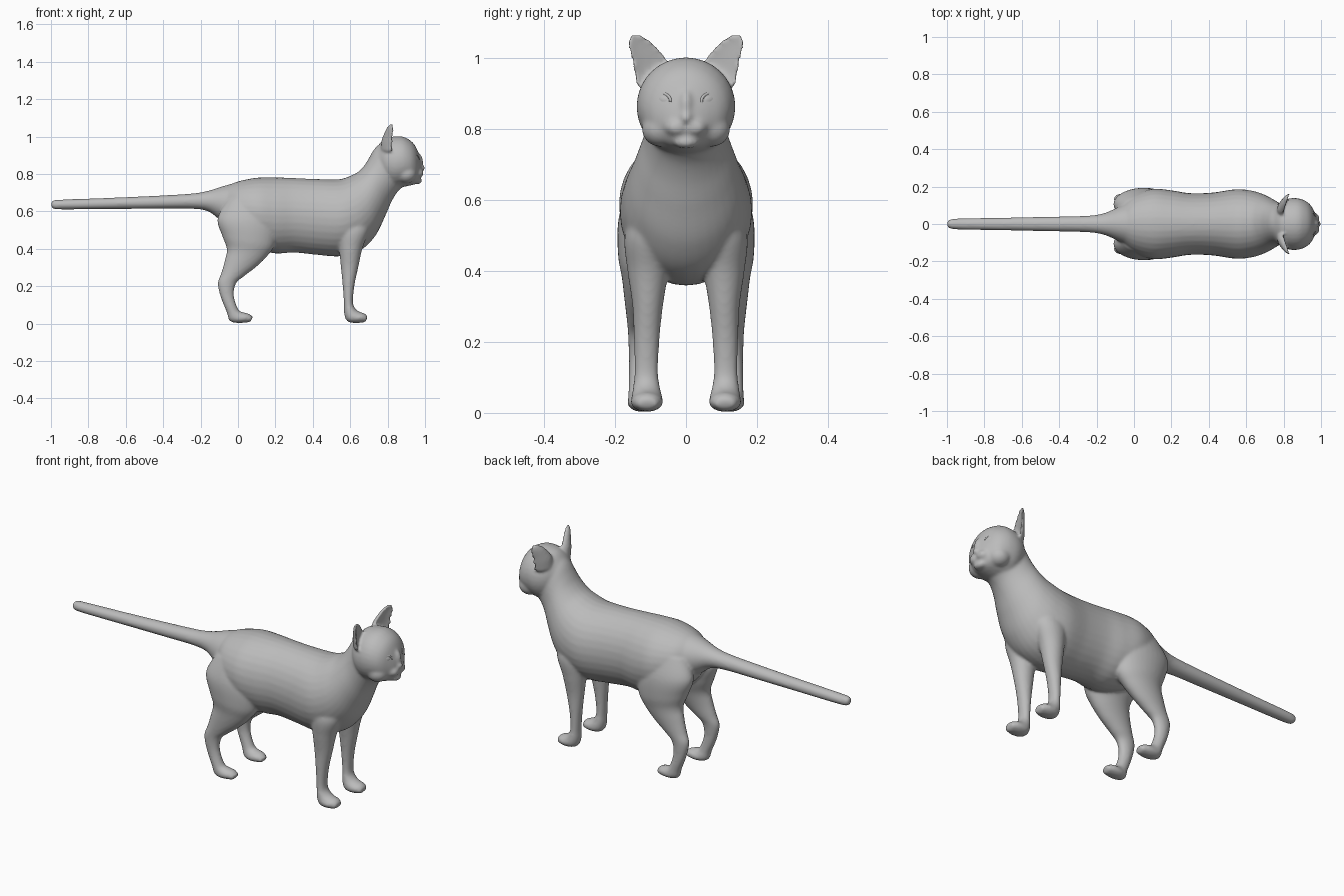
import bpy, bmesh, math
from mathutils import Vector, Matrix

cube = bpy.data.objects.get("Cube")
if cube:
    bpy.data.objects.remove(cube, do_unlink=True)

grey = bpy.data.materials.new("soft_grey")
grey.use_nodes = True
COLOUR = (0.5, 0.5, 0.5, 1)
grey.diffuse_color = COLOUR
grey.node_tree.nodes["Principled BSDF"].inputs["Base Color"].default_value = COLOUR


def catmull(rows, steps=6):
    """Smoothly interpolate section rows."""
    out = []
    for i in range(len(rows) - 1):
        a, b, c, d = (rows[min(max(i + k, 0), len(rows) - 1)] for k in (-1, 0, 1, 2))
        for s in range(steps):
            t = s / steps
            out.append([q + t / 2 * (r - p + t * (2*p - 5*q + 4*r - u + t * (3*(q - r) + u - p)))
                        for p, q, r, u in zip(a, b, c, d)])
    return out + [list(rows[-1])]


def skin(bm, rings):
    """Bridge closed rings of points and cap both ends."""
    loops = [[bm.verts.new(p) for p in ring] for ring in rings]
    n = len(loops[0])
    faces = [bm.faces.new((a[i], a[(i + 1) % n], b[(i + 1) % n], b[i]))
             for a, b in zip(loops, loops[1:]) for i in range(n)]
    faces += [bm.faces.new(loops[0][::-1]), bm.faces.new(loops[-1])]
    bmesh.ops.recalc_face_normals(bm, faces=faces)


def loft(bm, rows, side=1, n=32):
    """Rows: edge point x, z, opposite edge point x, z, half width, y centre."""
    rings = []
    for x0, z0, x1, z1, w, y in catmull(rows):
        ring = []
        for i in range(n):
            t = math.tau * i / n
            s = (1 + math.sin(t)) / 2
            ring.append((x0 + (x1 - x0) * s, side * (y + w * math.cos(t)), z0 + (z1 - z0) * s))
        rings.append(ring)
    skin(bm, rings)


def ball(bm, centre, size):
    m = Matrix.Translation(centre) @ Matrix.Diagonal((*size, 1))
    bmesh.ops.create_uvsphere(bm, u_segments=24, v_segments=16, radius=1, matrix=m)


def ear(bm, side):
    """Cupped ear made of crescent sections: x, y, z, half width, depth."""
    rows = [(.815, .088, .93, .052, .05), (.815, .098, .975, .05, .045), (.82, .113, 1.01, .042, .038),
            (.825, .130, 1.04, .032, .03), (.83, .144, 1.06, .019, .022), (.832, .148, 1.068, .008, .016)]
    rings = []
    for x, y, z, w, d in catmull(rows):
        ring = []
        for i in range(24):
            t = math.tau * i / 24
            c, s = math.cos(t), math.sin(t)
            bulge = -d * s if s > 0 else d * .25 * s
            ring.append((x + bulge + .3 * w * c, side * (y + w * c), z - .25 * w * c))
        rings.append(ring)
    skin(bm, rings)


def finish(name, bm):
    mesh = bpy.data.meshes.new(name)
    bm.to_mesh(mesh)
    bm.free()
    mesh.materials.append(grey)
    mesh.shade_smooth()
    obj = bpy.data.objects.new(name, mesh)
    bpy.context.collection.objects.link(obj)
    return obj


body = bmesh.new()

# Torso, chest and neck
loft(body, [(-.12, .60, -.12, .71, .05, 0), (-.07, .52, -.06, .735, .10, 0), (.0, .45, .0, .76, .155, 0),
            (.1, .40, .1, .78, .188, 0), (.2, .375, .2, .782, .18, 0), (.3, .38, .3, .778, .165, 0),
            (.42, .368, .42, .773, .168, 0), (.55, .36, .54, .772, .186, 0), (.66, .395, .60, .79, .178, 0),
            (.735, .47, .64, .81, .16, 0), (.785, .57, .675, .845, .137, 0), (.82, .65, .70, .885, .118, 0),
            (.85, .70, .73, .935, .11, 0), (.88, .73, .77, .97, .11, 0)])

# Head
loft(body, [(.74, .82, .74, .94, .07, 0), (.78, .75, .78, .985, .115, 0), (.83, .725, .83, 1.0, .137, 0),
            (.88, .73, .88, 1.0, .137, 0), (.92, .738, .92, .98, .122, 0), (.945, .745, .945, .955, .10, 0),
            (.962, .755, .962, .92, .072, 0), (.975, .77, .975, .88, .045, 0), (.982, .80, .982, .86, .02, 0)])

# Muzzle: nose bridge, nose, chin
ball(body, (.955, 0, .865), (.035, .024, .05))
ball(body, (.983, 0, .832), (.018, .018, .016))
ball(body, (.958, 0, .763), (.026, .036, .018))

# Tail
loft(body, [(-1.0, .63, -1.0, .645, .006, 0), (-.985, .613, -.985, .66, .024, 0), (-.92, .61, -.92, .664, .03, 0),
            (-.7, .612, -.7, .672, .034, 0), (-.45, .614, -.45, .683, .039, 0), (-.25, .614, -.25, .695, .044, 0),
            (-.16, .60, -.16, .71, .058, 0), (-.09, .55, -.08, .735, .09, 0), (.0, .5, .0, .755, .13, 0)])

for side in (1, -1):
    ear(body, side)
    # Whisker pad and cheek
    ball(body, (.963, side * .026, .805), (.030, .034, .026))
    ball(body, (.90, side * .07, .80), (.055, .055, .05))
    # Front leg and paw
    loft(body, [(.50, .60, .70, .60, .05, .09), (.525, .50, .70, .50, .068, .105), (.54, .40, .665, .40, .058, .107),
                (.55, .30, .643, .30, .043, .108), (.56, .20, .622, .20, .036, .111), (.566, .11, .615, .11, .034, .112),
                (.568, .05, .632, .075, .040, .111), (.585, .012, .658, .06, .045, .110),
                (.63, .003, .678, .054, .044, .110), (.682, .008, .694, .038, .028, .110)], side)
    # Hind leg and paw
    loft(body, [(-.06, .66, .16, .68, .06, .09), (-.11, .56, .21, .55, .084, .105), (-.085, .47, .20, .43, .08, .112),
                (-.06, .40, .16, .365, .063, .118), (-.07, .34, .10, .305, .050, .124), (-.09, .27, .035, .255, .039, .128),
                (-.108, .215, -.01, .215, .031, .132), (-.092, .14, -.022, .15, .028, .133),
                (-.06, .06, .002, .075, .031, .131), (-.045, .015, .03, .06, .036, .128),
                (.0, .003, .058, .053, .040, .125), (.066, .008, .08, .036, .026, .124)], side)

# Fuse all the anatomy into one flowing skin
cat = finish("cat_body", body)
remesh = cat.modifiers.new("fuse", 'REMESH')
remesh.mode = 'VOXEL'
remesh.voxel_size = .007
remesh.use_smooth_shade = True
blend = cat.modifiers.new("blend", 'SMOOTH')
blend.factor = .5
blend.iterations = 9

# Eyes with almond eyelids
for side, label in ((1, "left"), (-1, "right")):
    place = (Matrix.Translation((.944, side * .067, .882))
             @ Matrix.Rotation(side * math.radians(35), 4, 'Z')
             @ Matrix.Rotation(side * math.radians(8), 4, 'X'))
    bm = bmesh.new()
    ball(bm, (0, 0, 0), (.014, .030, .019))
    bm.transform(place)
    finish(label + "_eye", bm)

    bm = bmesh.new()
    rings = []
    for i in range(33):
        a = math.tau * i / 32
        mid = Vector((.004, .032 * math.cos(a), .020 * math.sin(a)))
        out = Vector((0, math.cos(a), math.sin(a)))
        rings.append([mid + .0045 * (out * math.cos(b) + Vector((math.sin(b), 0, 0)))
                      for b in (math.tau * k / 10 for k in range(10))])
    skin(bm, rings)
    bm.transform(place)
    finish(label + "_eyelid", bm)
